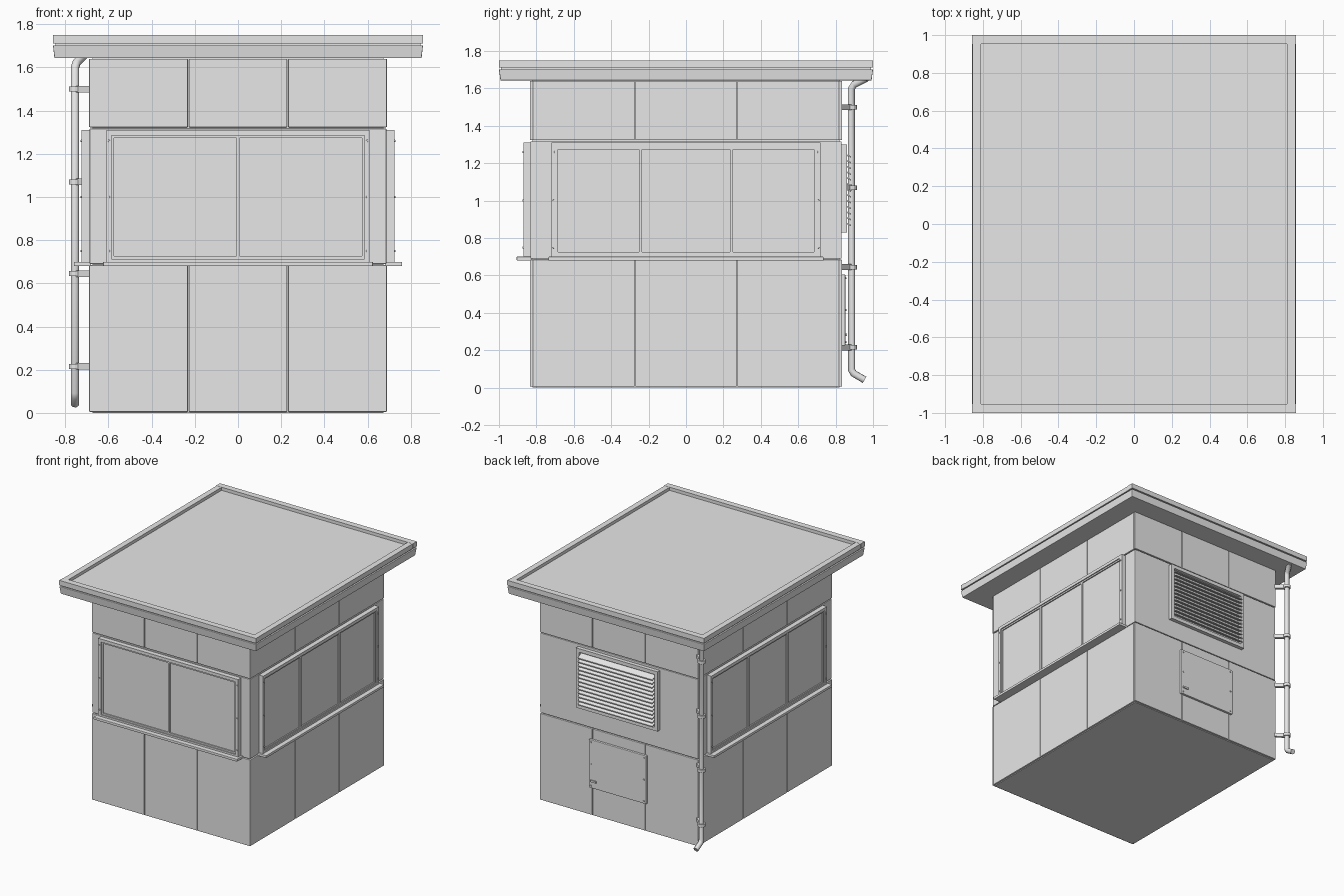
import bpy
import bmesh
from math import pi, atan2, hypot
from mathutils import Matrix, Vector

if "Cube" in bpy.data.objects:
    bpy.data.objects.remove(bpy.data.objects["Cube"])

grey = bpy.data.materials.new("light_grey")
grey.use_nodes = True
grey.diffuse_color = (0.8, 0.8, 0.8, 1)
grey.node_tree.nodes["Principled BSDF"].inputs["Base Color"].default_value = (0.8, 0.8, 0.8, 1)

HALF_X, HALF_Y = 0.69, 0.835


def finish(name, bm, bevel=0):
    bmesh.ops.recalc_face_normals(bm, faces=bm.faces)
    mesh = bpy.data.meshes.new(name)
    bm.to_mesh(mesh)
    bm.free()
    obj = bpy.data.objects.new(name, mesh)
    bpy.context.collection.objects.link(obj)
    mesh.materials.append(grey)
    if bevel:
        mod = obj.modifiers.new("soft_edges", "BEVEL")
        mod.width = bevel
        mod.segments = 2
    return obj


def add_box(bm, u, d, z, turn=0, drop=0):
    """Box on a wall: u along it, d outwards, z up; drop lowers its outer edge."""
    size = Vector((u[1] - u[0], d[1] - d[0], z[1] - z[0]))
    mid = Vector((sum(u) / 2, -sum(d) / 2, sum(z) / 2))
    verts = bmesh.ops.create_cube(bm, size=1)["verts"]
    for v in verts:
        outer = v.co.y < 0
        v.co = v.co * size + mid
        if outer:
            v.co.z -= drop
    bmesh.ops.rotate(bm, verts=verts, matrix=Matrix.Rotation(turn, 3, "Z"))


def box(name, u, d, z, turn=0, bevel=0):
    bm = bmesh.new()
    add_box(bm, u, d, z, turn)
    return finish(name, bm, bevel)


def frame(name, w, z, bar, d, turn, mullions=()):
    """Rectangular frame of four bars, with optional uprights."""
    bm = bmesh.new()
    for side in (-1, 1):
        add_box(bm, sorted((side * w, side * (w - bar))), d, z, turn)
    add_box(bm, (bar - w, w - bar), d, (z[0], z[0] + bar), turn)
    add_box(bm, (bar - w, w - bar), d, (z[1] - bar, z[1]), turn)
    for m in mullions:
        add_box(bm, (m - 0.008, m + 0.008), d, (z[0] + bar, z[1] - bar), turn)
    return finish(name, bm)


def bolts(name, spots, d, turn):
    bm = bmesh.new()
    for u, z in spots:
        place = (Matrix.Rotation(turn, 4, "Z") @ Matrix.Translation((u, -d, z))
                 @ Matrix.Rotation(pi / 2, 4, "X"))
        bmesh.ops.create_cone(bm, cap_ends=True, segments=8, radius1=0.006,
                              radius2=0.005, depth=0.01, matrix=place)
    return finish(name, bm)


# Body core and plain middle band
box("body_core", (-0.675, 0.675), (-0.82, 0.82), (0, 1.65))
box("middle_wall", (-0.687, 0.687), (-0.832, 0.832), (0.69, 1.317), bevel=0.003)

# Cladding panels, three to a wall in a lower and an upper band
walls = {"front": (0, HALF_X, HALF_Y), "left": (pi / 2, HALF_Y - 0.016, HALF_X),
         "back": (pi, HALF_X, HALF_Y), "right": (-pi / 2, HALF_Y - 0.016, HALF_X)}
for wall, (turn, w, d) in walls.items():
    for band, z in (("lower", (0.005, 0.684)), ("upper", (1.323, 1.64))):
        bm = bmesh.new()
        step = 2 * w / 3
        for i in range(3):
            u0 = -w + i * step
            add_box(bm, (u0 + 0.002 * (i > 0), u0 + step - 0.002 * (i < 2)),
                    (d - 0.018, d), z, turn)
        finish(f"{wall}_{band}_panels", bm, 0.004)

# Windows with sills on the front and both sides
for wall, w, mullions in (("front", 0.61, (0,)), ("left", 0.72, (-0.242, 0.242)),
                          ("right", 0.72, (-0.242, 0.242))):
    turn, _, d = walls[wall]
    z = (0.69, 1.31)
    frame(f"{wall}_window_frame", w, z, 0.024, (d - 0.01, d + 0.034), turn)
    frame(f"{wall}_window_sash", w - 0.024, (0.714, 1.286), 0.012,
          (d - 0.01, d + 0.026), turn, mullions)
    box(f"{wall}_window_pane", (-w + 0.03, w - 0.03), (d - 0.01, d + 0.017),
        (0.72, 1.28), turn)
    box(f"{wall}_window_sill", (-w - 0.015, w + 0.015), (d - 0.01, d + 0.07),
        (0.68, 0.70), turn, 0.003)
    bolts(f"{wall}_window_bolts",
          [(s * (w - 0.012), h) for s in (-1, 1) for h in (0.75, 1.0, 1.26)],
          d + 0.035, turn)

# Louvred vent on the back
frame("vent_frame", 0.355, (0.83, 1.30), 0.028, (0.825, 0.862), pi)
box("vent_backing", (-0.34, 0.34), (0.825, 0.838), (0.84, 1.29), pi)
bm = bmesh.new()
for i in range(13):
    h = 0.885 + i * 0.0305
    add_box(bm, (-0.325, 0.325), (0.835, 0.882), (h, h + 0.008), pi, 0.022)
finish("vent_slats", bm)

# Service hatch on the back
box("hatch_door", (-0.25, 0.25), (0.83, 0.852), (0.225, 0.605), pi, 0.004)
box("hatch_latch", (-0.235, -0.185), (0.85, 0.86), (0.275, 0.29), pi)
bolts("hatch_bolts", [(s * 0.23, h) for s in (-1, 1) for h in (0.245, 0.415, 0.585)],
      0.853, pi)

# Roof: tapered fascia, recessed deck and raised rim
bm = bmesh.new()
add_box(bm, (-0.857, 0.857), (-1, 1), (1.643, 1.702))
for v in bm.verts:
    if v.co.z < 1.65:
        v.co.x *= 0.992
        v.co.y *= 0.992
finish("roof_fascia", bm, 0.003)
box("roof_deck", (-0.845, 0.845), (-0.988, 0.988), (1.695, 1.725))
bm = bmesh.new()
for side in (-1, 1):
    add_box(bm, (-0.857, 0.857), sorted((side * 0.952, side)), (1.711, 1.75))
    add_box(bm, sorted((side * 0.81, side * 0.855)), (-0.952, 0.952), (1.711, 1.749))
finish("roof_rim", bm)

# Downpipe at the back corner
px, py = -0.755, 0.885
curve = bpy.data.curves.new("downpipe", "CURVE")
curve.dimensions = "3D"
curve.bevel_depth = 0.02
curve.bevel_resolution = 2
curve.use_fill_caps = True
path = [(-0.715, 0.965, 1.655), (-0.748, 0.9, 1.622), (px, py, 1.6),
        (px, py, 0.095), (px, py + 0.012, 0.075), (px, 0.955, 0.042)]
spline = curve.splines.new("POLY")
spline.points.add(len(path) - 1)
for point, co in zip(spline.points, path):
    point.co = (*co, 1)
    point.radius = 1
spline.use_smooth = True
curve.materials.append(grey)
bpy.context.collection.objects.link(bpy.data.objects.new("downpipe", curve))

# Pipe clamps with arms reaching the corner of the body
dx, dy = -0.675 - px, 0.82 - py
for i, h in enumerate((0.215, 0.645, 1.07, 1.5)):
    bm = bmesh.new()
    bmesh.ops.create_cone(bm, cap_ends=True, segments=12, radius1=0.029, radius2=0.029,
                          depth=0.024, matrix=Matrix.Translation((px, py, h)))
    arm = bmesh.ops.create_cube(bm, size=1)["verts"]
    place = (Matrix.Translation((px + dx / 2, py + dy / 2, h))
             @ Matrix.Rotation(atan2(dy, dx), 4, "Z")
             @ Matrix.Diagonal((hypot(dx, dy), 0.022, 0.03, 1)))
    bmesh.ops.transform(bm, matrix=place, verts=arm)
    finish(f"pipe_clamp_{i + 1}", bm)
